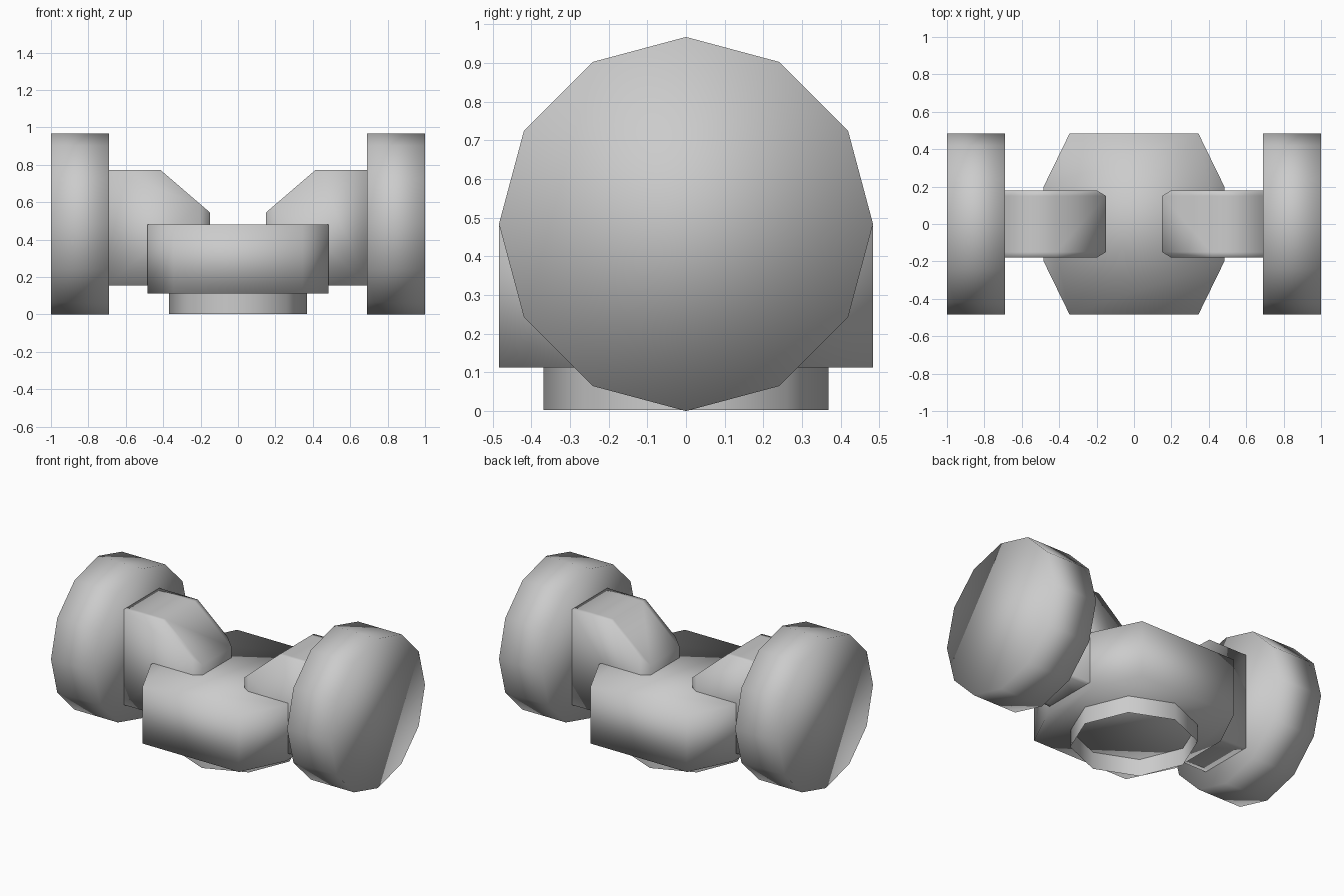
import bpy, bmesh, math

if "Cube" in bpy.data.objects:
    bpy.data.objects.remove(bpy.data.objects["Cube"])

grey = bpy.data.materials.new("plain_grey")
grey.use_nodes = True
GREY = (0.6, 0.6, 0.6, 1)
grey.diffuse_color = GREY
grey.node_tree.nodes["Principled BSDF"].inputs["Base Color"].default_value = GREY


def loft(name, rings, capped=True):
    """Skin closed rings of equal length, optionally closing both ends."""
    bm = bmesh.new()
    loops = [[bm.verts.new(p) for p in ring] for ring in rings]
    for a, b in zip(loops, loops[1:]):
        for i in range(len(a)):
            j = (i + 1) % len(a)
            bm.faces.new((a[i], a[j], b[j], b[i]))
    if capped:
        bm.faces.new(loops[0][::-1])
        bm.faces.new(loops[-1])
    bmesh.ops.recalc_face_normals(bm, faces=bm.faces)
    mesh = bpy.data.meshes.new(name)
    bm.to_mesh(mesh)
    bm.free()
    mesh.materials.append(grey)
    mesh.shade_smooth()
    obj = bpy.data.objects.new(name, mesh)
    bpy.context.collection.objects.link(obj)
    return obj


def circle(radius, sides):
    steps = [math.tau * i / sides for i in range(sides)]
    return [(radius * math.cos(a), radius * math.sin(a)) for a in steps]


# Central eight-sided body
plan = [(0.345, -0.483), (0.483, -0.2), (0.483, 0.2), (0.345, 0.483)]
plan += [(-x, -y) for x, y in plan]
loft("body", [[(x, y, z) for x, y in plan] for z in (0.113, 0.48)])

# Open collar below the body
loft("base_collar", [[(x, y, z) for x, y in circle(0.368, 8)] for z in (0.003, 0.113)],
     capped=False)


def arm_profile(side, y, inner_x, inner_z):
    points = [(0.7, 0.155), (0.7, 0.773), (0.415, 0.773), (inner_x, inner_z), (inner_x, 0.155)]
    return [(side * x, y, z) for x, z in points]


WHEEL_R = 0.4835
for side, label in ((1, "left"), (-1, "right")):
    # Sloped arm with its inner upright corners cut off
    layers = [(-0.18, 0.2, 0.588), (-0.15, 0.15, 0.545), (0.15, 0.15, 0.545), (0.18, 0.2, 0.588)]
    loft(label + "_arm", [arm_profile(side, *layer) for layer in layers])
    # Twelve-sided end disc
    loft(label + "_disc", [[(side * x, y, z + WHEEL_R) for y, z in circle(WHEEL_R, 12)]
                           for x in (0.69, 1.0)])
